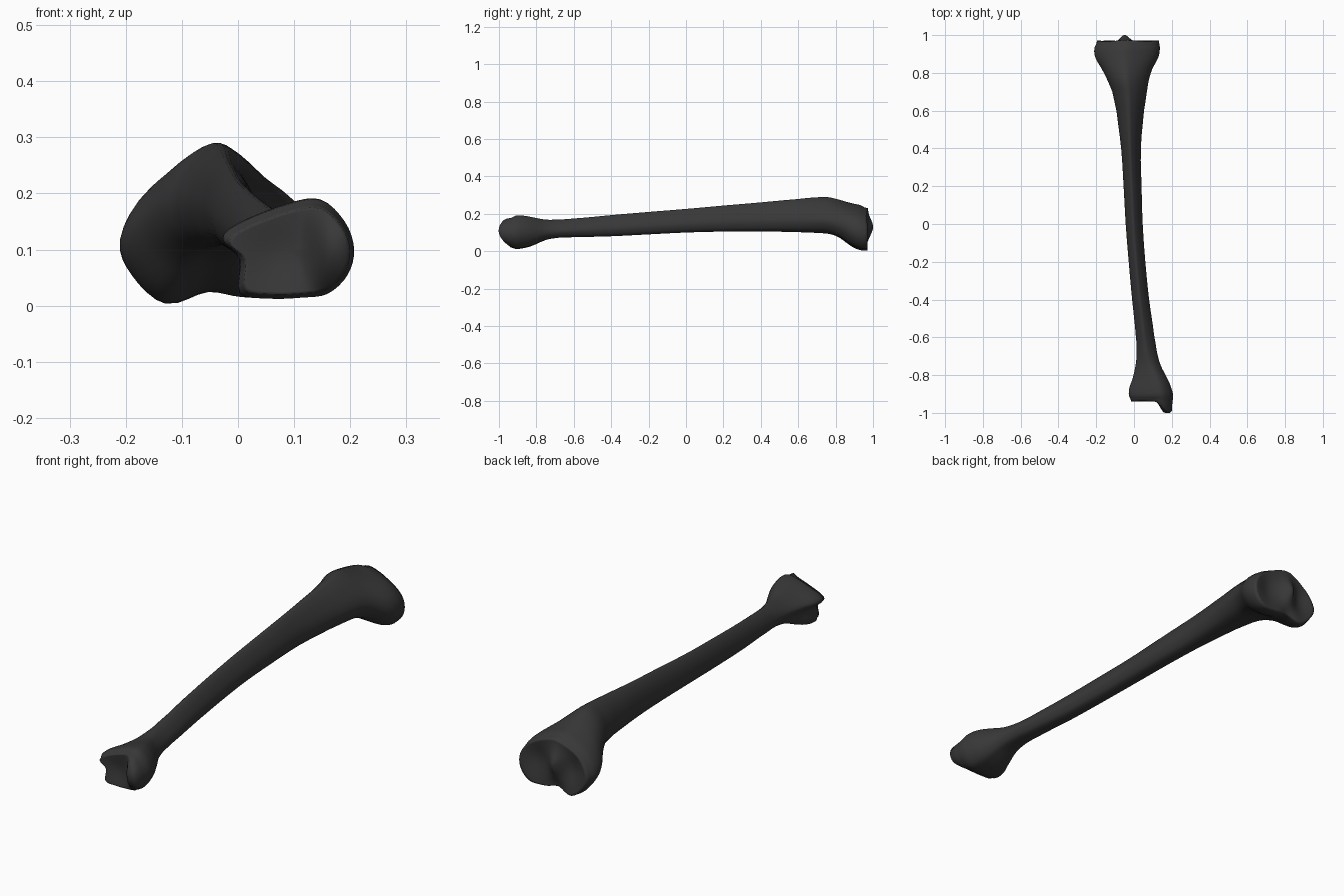
import bpy, bmesh
from math import exp

if "Cube" in bpy.data.objects:
    bpy.data.objects.remove(bpy.data.objects["Cube"])

# Normalised cross-sections (u across x, v up z), walked from the left edge round underneath
PLATEAU = [(0, .45), (.06, .2), (.22, 0), (.43, .09), (.62, .05), (.85, .06),
           (.98, .28), (.98, .55), (.86, .78), (.62, .96), (.41, 1), (.13, .78)]
SHAFT = [(0, .48), (.06, .2), (.25, .03), (.45, 0), (.65, 0), (.87, .08),
         (1, .3), (.96, .52), (.81, .74), (.62, .92), (.42, 1), (.15, .8)]
ANKLE = [(0, .6), (.13, .4), (.13, .06), (.35, 0), (.6, .01), (.8, .05),
         (.95, .24), (1, .5), (.93, .78), (.75, 1), (.5, .96), (.12, .76)]

# Stations along the bone: y, left x, right x, bottom z, top z
STATIONS = [
    (-.935, -.015, .2, .02, .175), (-.91, -.027, .207, .012, .19),
    (-.87, -.025, .198, .016, .19), (-.82, -.008, .178, .03, .182),
    (-.75, .008, .143, .06, .17), (-.68, .014, .122, .072, .17),
    (-.6, .01, .108, .075, .175), (-.4, -.01, .08, .08, .193),
    (-.2, -.028, .06, .09, .21), (0, -.044, .046, .1, .226),
    (.2, -.055, .04, .105, .244), (.4, -.068, .036, .106, .261),
    (.6, -.093, .053, .102, .279), (.7, -.115, .068, .098, .288),
    (.76, -.14, .078, .092, .289), (.82, -.17, .097, .07, .275),
    (.88, -.204, .128, .028, .258), (.93, -.21, .137, .006, .247),
    (.965, -.195, .132, .004, .23)]
SIDES = 48


def smooth(a, b, x):
    t = min(1, max(0, (x - a) / (b - a)))
    return t * t * (3 - 2 * t)


def spline(p0, p1, p2, p3, t):
    return [.5 * (2 * b + (c - a) * t + (2 * a - 5 * b + 4 * c - d) * t * t
                  + (3 * b - a - 3 * c + d) * t ** 3)
            for a, b, c, d in zip(p0, p1, p2, p3)]


def rounded(shape):
    """Closed smooth curve through the shape, refitted to the unit square."""
    n, per = len(shape), SIDES // len(shape)
    pts = [spline(shape[i - 1], shape[i], shape[(i + 1) % n], shape[(i + 2) % n], k / per)
           for i in range(n) for k in range(per)]
    lo = [min(p[a] for p in pts) for a in (0, 1)]
    hi = [max(p[a] for p in pts) for a in (0, 1)]
    return [[(p[a] - lo[a]) / (hi[a] - lo[a]) for a in (0, 1)] for p in pts]


def bump(x, z, cx, cz, rx, rz):
    return exp(-((x - cx) / rx) ** 2 - ((z - cz) / rz) ** 2)


def knee_y(x, z):
    # two shallow dishes with a raised spine between them
    return (.972 + .03 * bump(x, z, -.05, .13, .03, .055)
            - .018 * bump(x, z, -.125, .12, .045, .07)
            - .018 * bump(x, z, .05, .12, .05, .07)
            - .012 * bump(x, z, -.05, .02, .03, .03))


def ankle_y(x, z):
    # hollow joint face with the inner ankle knob hanging below it
    knob = smooth(.11, .165, x) * (1 - .2 * smooth(.185, .205, x))
    tip = max(0, 1 - ((z - .11) / .085) ** 2)
    return -.942 - .06 * knob * tip + .014 * bump(x, z, .07, .09, .06, .06)


plateau, shaft, ankle = map(rounded, (PLATEAU, SHAFT, ANKLE))
bm = bmesh.new()


def ring(station):
    y, x0, x1, z0, z1 = station
    p, d = smooth(.72, .93, y), smooth(-.62, -.87, y) if y < -.62 else 0
    d = smooth(.62, .87, -y)
    pts = []
    for a, b, c in zip(plateau, shaft, ankle):
        u, v = (a[i] * p + c[i] * d + b[i] * (1 - p - d) for i in (0, 1))
        pts.append((x0 + u * (x1 - x0), y, z0 + v * (z1 - z0)))
    return [bm.verts.new(q) for q in pts]


def bridge(r1, r2):
    for i in range(SIDES):
        j = (i + 1) % SIDES
        bm.faces.new((r1[i], r1[j], r2[j], r2[i]))


def cap(rim, cx, cz, height):
    """Joint surface: shrinking rings draped over a height function."""
    for v in rim:
        v.co.y = height(v.co.x, v.co.z)
    base = [v.co.copy() for v in rim]
    last = rim
    for s in (.94, .85, .74, .62, .5, .38, .26, .14, .05):
        new = []
        for c in base:
            x, z = cx + (c.x - cx) * s, cz + (c.z - cz) * s
            new.append(bm.verts.new((x, height(x, z), z)))
        bridge(last, new)
        last = new
    bm.faces.new(last)


# Shaft: lofted through the stations
rings = []
n = len(STATIONS)
for i in range(n - 1):
    quad = [STATIONS[min(max(i + o, 0), n - 1)] for o in (-1, 0, 1, 2)]
    for k in range(3):
        # linear y keeps uneven station spacing well behaved
        st = spline(*quad, k / 3)
        st[0] = quad[1][0] + (quad[2][0] - quad[1][0]) * k / 3
        rings.append(ring(st))
rings.append(ring(STATIONS[-1]))
# stretch the rows near the ankle so the knob grows out of the side wall
for k in (1, 2):
    for v in rings[k]:
        v.co.y += (ankle_y(v.co.x, v.co.z) + .942) * (.55, .2)[k - 1]
for r1, r2 in zip(rings, rings[1:]):
    bridge(r1, r2)

# Joint ends
cap(rings[0], .09, .1, ankle_y)
cap(rings[-1], -.045, .125, knee_y)

bmesh.ops.recalc_face_normals(bm, faces=bm.faces)
mesh = bpy.data.meshes.new("shin_bone")
bm.to_mesh(mesh)
bm.free()
bone = bpy.data.objects.new("shin_bone", mesh)
bpy.context.collection.objects.link(bone)
for f in mesh.polygons:
    f.use_smooth = True

# Dark charcoal finish
mat = bpy.data.materials.new("charcoal")
mat.diffuse_color = (.04, .04, .04, 1)
mat.use_nodes = True
mat.node_tree.nodes["Principled BSDF"].inputs["Base Color"].default_value = mat.diffuse_color
mesh.materials.append(mat)
